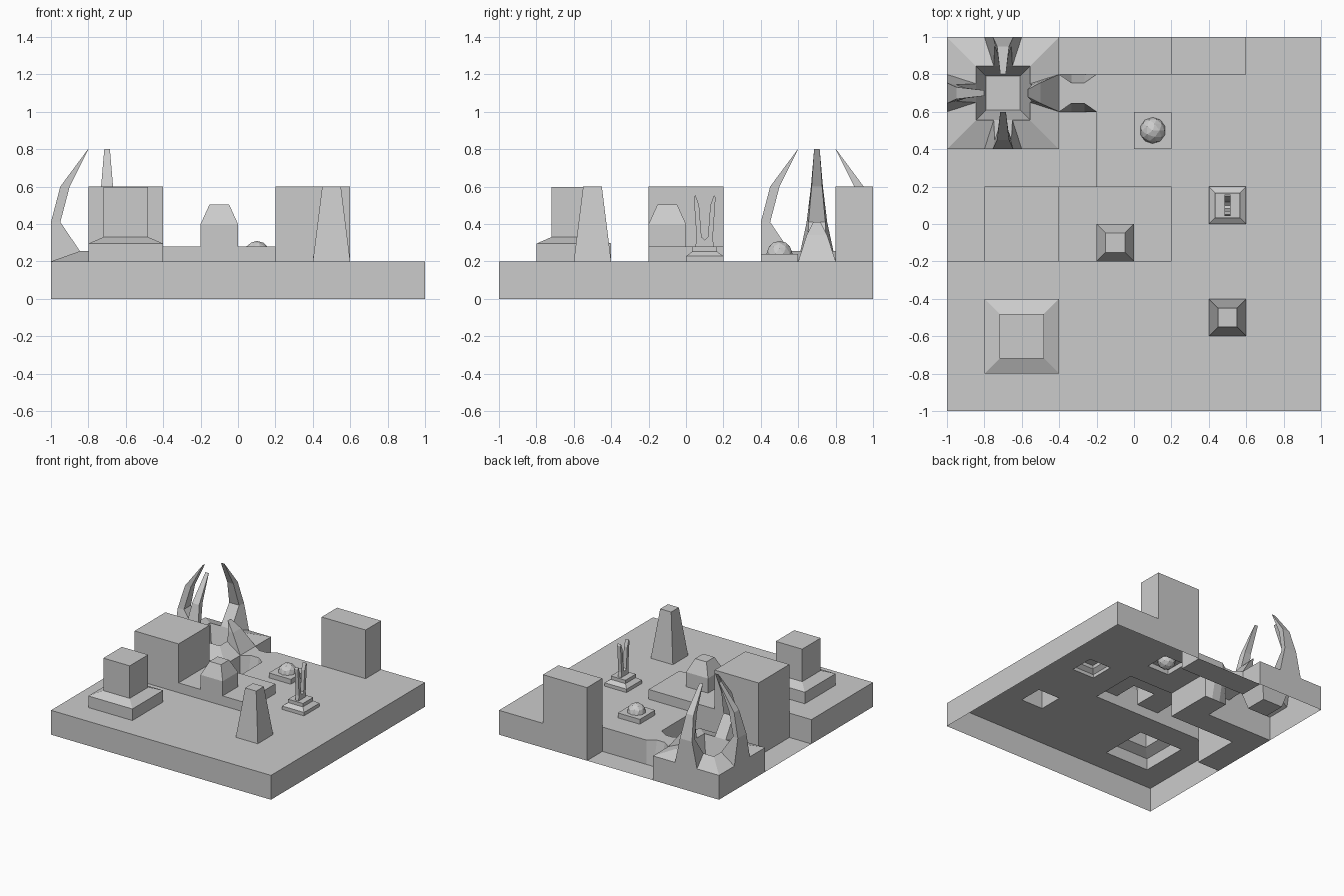
import bpy, bmesh, math
from mathutils import Matrix, Vector

if "Cube" in bpy.data.objects:
    bpy.data.objects.remove(bpy.data.objects["Cube"])


def make(name, faces):
    """Mesh object from a list of polygons given as points."""
    bm = bmesh.new()
    for f in faces:
        bm.faces.new([bm.verts.new(p) for p in f])
    bmesh.ops.remove_doubles(bm, verts=bm.verts, dist=0.0005)
    bmesh.ops.recalc_face_normals(bm, faces=bm.faces)
    bmesh.ops.dissolve_limit(bm, angle_limit=0.01, verts=bm.verts, edges=bm.edges)
    me = bpy.data.meshes.new(name)
    bm.to_mesh(me)
    bm.free()
    ob = bpy.data.objects.new(name, me)
    bpy.context.collection.objects.link(ob)
    return ob


def bridge(rings, cap=True):
    """Quads between successive closed rings, last ring optionally capped."""
    out = []
    for a, b in zip(rings, rings[1:]):
        n = len(a)
        out += [[a[i], a[(i + 1) % n], b[(i + 1) % n], b[i]] for i in range(n)]
    return out + ([rings[-1]] if cap else [])


def square_stack(cx, cy, levels):
    """Square tower from (half width, height) levels, open underneath."""
    return bridge([[(cx - h, cy - h, z), (cx + h, cy - h, z),
                    (cx + h, cy + h, z), (cx - h, cy + h, z)] for h, z in levels])


# Terrain: 10 x 10 cells with a height each; river is 0, ground 0.2
N, S = 10, 0.2
H = {(i, j): 0.2 for i in range(N) for j in range(N)}


def fill(i0, i1, j0, j1, h):
    for i in range(i0, i1):
        for j in range(j0, j1):
            H[i, j] = h


fill(3, 6, 9, 10, 0)       # river inlet at the back
fill(3, 4, 6, 8, 0)        # river channel
fill(0, 3, 6, 7, 0)
fill(0, 1, 4, 6, 0)        # river outlet at the left
fill(1, 3, 4, 6, 0.6)      # large hall
fill(3, 6, 4, 6, 0.28)     # hall terrace
fill(6, 8, 9, 10, 0.6)     # back block

# Cells whose top is replaced by another part
open_top = {(i, j) for i in range(3) for j in range(7, 10)}
open_top |= {(3, 8), (4, 4), (7, 2), (7, 5), (5, 7)}
open_top |= {(i, j) for i in (1, 2) for j in (1, 2)}
dam_sides = {((3, 7), (3, 8)), ((3, 8), (3, 9))}

faces = []
for i in range(-1, N):
    for j in range(-1, N):
        x, y = -1 + S * i, -1 + S * j
        X, Y, h = x + S, y + S, H.get((i, j), 0)
        if (i, j) in H and (i, j) not in open_top:
            faces.append([(x, y, h), (X, y, h), (X, Y, h), (x, Y, h)])
        # walls to the next cell in x and in y
        for nb, p, q in (((i + 1, j), (X, y), (X, Y)), ((i, j + 1), (x, Y), (X, Y))):
            g = H.get(nb, 0)
            if abs(g - h) > 1e-6 and ((i, j), nb) not in dam_sides:
                a, b = min(g, h), max(g, h)
                faces.append([(*p, a), (*q, a), (*q, b), (*p, b)])

# Narrow-waisted crossing over the river
for s in (-1, 1):
    e = [(-0.4, 0.7 + s * 0.1), (-0.335, 0.7 + s * 0.055),
         (-0.265, 0.7 + s * 0.055), (-0.2, 0.7 + s * 0.1)]
    lo = [(x, 0.7 + s * 0.1, 0) for x, _ in e]
    hi = [(x, y, 0.2) for x, y in e]
    faces += [[lo[k], lo[k + 1], hi[k + 1], hi[k]] for k in range(3)]
    faces += [[hi[k], hi[k + 1], (e[k + 1][0], 0.7, 0.2), (e[k][0], 0.7, 0.2)]
              for k in range(3)]
terrain = make("terrain", faces)

# Square towers
make("left_front_house", square_stack(-0.6, -0.6, [(0.2, 0.2), (0.2, 0.295), (0.12, 0.33), (0.12, 0.597)]))
make("terrace_tower", square_stack(-0.1, -0.1, [(0.1, 0.28), (0.1, 0.4), (0.052, 0.505)]))
make("obelisk", square_stack(0.5, -0.5, [(0.1, 0.2), (0.05, 0.6)]))
make("statue_base", square_stack(0.5, 0.1, [(0.1, 0.2), (0.1, 0.228), (0.067, 0.252), (0.067, 0.28)]))
make("ball_base", square_stack(0.1, 0.5, [(0.1, 0.2), (0.1, 0.24)]))

# Twin-pronged statue: side profile mirrored and given thickness
faces = []
for s in (-1, 1):
    prof = [(0, 0.28), (0.05, 0.28), (0.043, 0.32), (0.058, 0.54),
            (0.05, 0.555), (0.03, 0.5), (0.017, 0.33), (0, 0.315)]
    rings = [[(0.5 + t, 0.1 + s * v, z) for v, z in prof] for t in (-0.015, 0.015)]
    sides = bridge(rings, cap=False)[:-1]      # no wall on the mirror plane
    faces += sides + rings
make("statue", faces)

# Faceted ball
bpy.ops.mesh.primitive_ico_sphere_add(subdivisions=2, radius=0.07, location=(0.1, 0.5, 0.24))
bpy.context.object.name = "ball"

# Claw nest: sloped square rim, sunken middle, three tall claws and a short one
tall = [[(0.3, 0.1, 0.2), (0.145, 0.05, 0.255)],
        [(0.3, 0.055, 0.41), (0.25, 0.045, 0.41)],
        [(0.25, 0.032, 0.6), (0.2, 0.028, 0.6)],
        [(0.102, 0.015, 0.8), (0.1, 0.015, 0.8)]]
short = [tall[0], [(0.2, 0.055, 0.34), (0.155, 0.045, 0.34)],
         [(0.132, 0.02, 0.41), (0.13, 0.02, 0.41)]]
faces = square_stack(-0.7, 0.7, [(0.145, 0.255), (0.09, 0.04)])
for k in range(4):
    M = Matrix.Translation((-0.7, 0.7, 0)) @ Matrix.Rotation(k * math.pi / 2, 4, 'Z')
    rings = [[o, i, (i[0], -i[1], i[2]), (o[0], -o[1], o[2])]
             for o, i in (short if k == 0 else tall)]
    local = bridge(rings)
    for s in (-1, 1):
        local.append([(0.3, s * 0.3, 0.2), (0.3, s * 0.1, 0.2),
                      (0.145, s * 0.05, 0.255), (0.145, s * 0.145, 0.255)])
    faces += [[M @ Vector(p) for p in f] for f in local]
make("claw_nest", faces)
